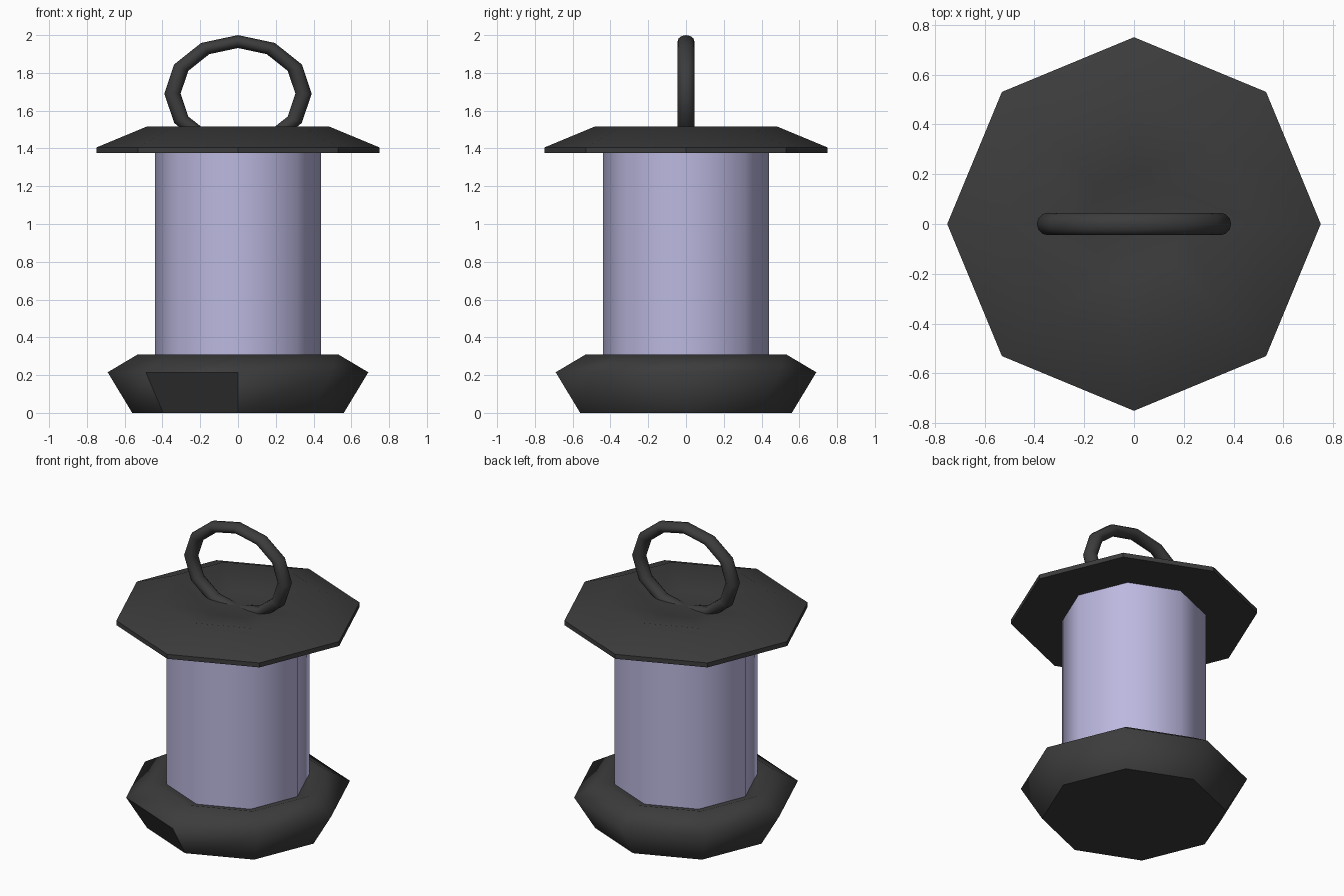
import bpy
import bmesh
from math import cos, sin, tau

SIDES = 8

if "Cube" in bpy.data.objects:
    bpy.data.objects.remove(bpy.data.objects["Cube"])


def make_material(name, color):
    mat = bpy.data.materials.new(name)
    mat.use_nodes = True
    mat.diffuse_color = color
    mat.node_tree.nodes["Principled BSDF"].inputs["Base Color"].default_value = color
    return mat


def turned(name, profile, mat, flat_rule):
    """Octagonal turned part from (radius, z) pairs; flat_rule picks the flat faces."""
    bm = bmesh.new()
    rings = []
    for r, z in profile:
        if r == 0:
            rings.append([bm.verts.new((0, 0, z))] * SIDES)
        else:
            rings.append([bm.verts.new((r * cos(tau * i / SIDES), r * sin(tau * i / SIDES), z))
                          for i in range(SIDES)])
    for low, high in zip(rings, rings[1:]):
        for i in range(SIDES):
            j = (i + 1) % SIDES
            corners = dict.fromkeys((low[i], low[j], high[j], high[i]))
            bm.faces.new(list(corners))
    bmesh.ops.recalc_face_normals(bm, faces=bm.faces)
    for face in bm.faces:
        face.smooth = not flat_rule(face)
    # Flat faces get hard borders
    for edge in bm.edges:
        edge.smooth = all(f.smooth for f in edge.link_faces)
    mesh = bpy.data.meshes.new(name)
    bm.to_mesh(mesh)
    bm.free()
    mesh.materials.append(mat)
    obj = bpy.data.objects.new(name, mesh)
    bpy.context.collection.objects.link(obj)
    return obj


def is_cap(face):
    return abs(face.normal.z) > 0.99


def base_flat(face):
    # Underside, and the one flat panel at the front right
    c = face.calc_center_median()
    panel = c.z < 0.2 and c.x < 0 and c.y < -abs(c.x) * 1.01
    return face.normal.z < -0.99 or panel


def roof_flat(face):
    # Underside and thin rim
    return face.normal.z < 0.1


black = make_material("black metal", (0.045, 0.045, 0.045, 1))
lavender = make_material("lavender glass", (0.5, 0.48, 0.74, 1))

# Flared base with a slightly sunken top
turned("base", [(0, 0), (0.56, 0), (0.69, 0.215), (0.53, 0.31), (0.43, 0.28), (0, 0.28)],
       black, base_flat)

# Glass body
turned("glass_body", [(0, 0.27), (0.44, 0.27), (0.44, 1.39), (0, 1.39)], lavender, is_cap)

# Wide roof with a shallow dish in the middle
turned("roof", [(0, 1.375), (0.75, 1.375), (0.75, 1.405), (0.485, 1.515), (0.2, 1.455), (0, 1.45)],
       black, roof_flat)

# Carrying ring, partly sunk into the roof
bpy.ops.mesh.primitive_torus_add(major_segments=12, minor_segments=12, major_radius=0.347,
                                 minor_radius=0.043, location=(0, 0, 1.69),
                                 rotation=(tau / 4, 0, 0))
ring = bpy.context.object
ring.name = "carrying_ring"
ring.scale = (1, 0.795, 1.05)
ring.data.materials.append(black)
bpy.ops.object.shade_smooth()
